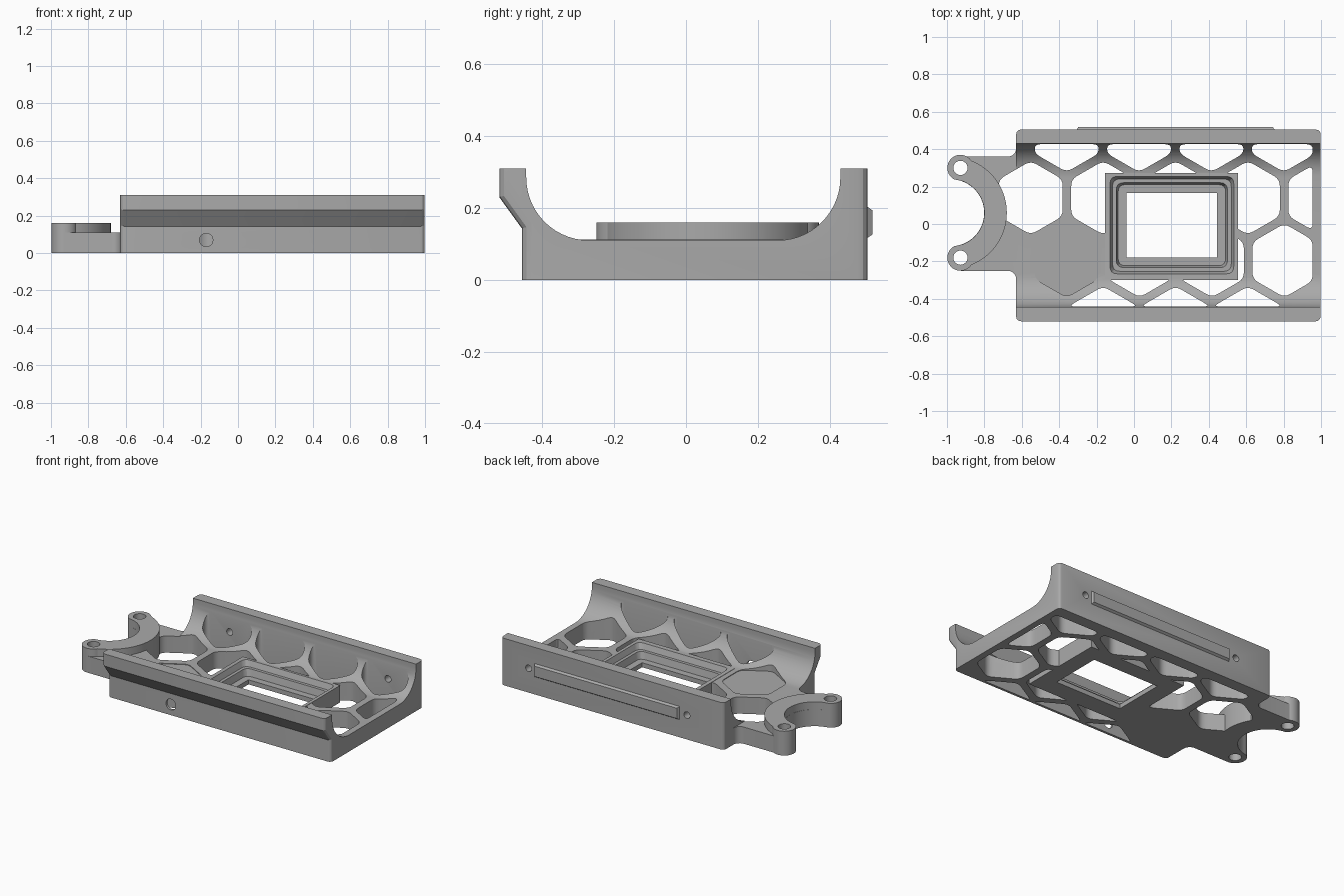
import bpy, bmesh, math
from mathutils import Vector

cube = bpy.data.objects.get("Cube")
if cube:
    bpy.data.objects.remove(cube, do_unlink=True)

grey = bpy.data.materials.new("plain_grey")
grey.use_nodes = True
GREY = (0.4, 0.4, 0.4, 1)
grey.diffuse_color = GREY
grey.node_tree.nodes["Principled BSDF"].inputs["Base Color"].default_value = GREY


def rect(x0, x1, y0, y1):
    return [(x0, y0), (x1, y0), (x1, y1), (x0, y1)]


def arc(cx, cy, r, a0, a1, n):
    return [(cx + r * math.cos(math.radians(a0 + (a1 - a0) * i / n)),
             cy + r * math.sin(math.radians(a0 + (a1 - a0) * i / n))) for i in range(n + 1)]


def circle(cx, cy, r, n=40):
    return arc(cx, cy, r, 0, 360, n)[:-1]


def rounded(points, r, n=4):
    """Replace each corner with a soft curve."""
    pts = [Vector(p) for p in points]
    out = []
    for i, p in enumerate(pts):
        a, b = pts[i - 1] - p, pts[(i + 1) % len(pts)] - p
        start = p + a.normalized() * min(r, a.length * 0.45)
        end = p + b.normalized() * min(r, b.length * 0.45)
        for k in range(n + 1):
            t = k / n
            out.append(tuple(start * (1 - t) ** 2 + p * 2 * t * (1 - t) + end * t * t))
    return out


def clip(points, axis, limit, sign):
    """Keep the part of a convex outline where sign * (coordinate - limit) <= 0."""
    out = []
    for i, p in enumerate(points):
        q = points[(i + 1) % len(points)]
        dp, dq = sign * (p[axis] - limit), sign * (q[axis] - limit)
        if dp <= 0:
            out.append(p)
        if dp * dq < 0:
            t = dp / (dp - dq)
            out.append((p[0] + (q[0] - p[0]) * t, p[1] + (q[1] - p[1]) * t))
    return out


def prism(name, outline, low, high, top=None, axis="z"):
    """Extrude an outline along an axis, optionally to a different top outline."""
    bm = bmesh.new()

    def place(p, h):
        return {"z": (p[0], p[1], h), "x": (h, p[0], p[1]), "y": (p[0], h, p[1])}[axis]

    a = [bm.verts.new(place(p, low)) for p in outline]
    b = [bm.verts.new(place(p, high)) for p in (top or outline)]
    bm.faces.new(a)
    bm.faces.new(b)
    for i in range(len(a)):
        j = (i + 1) % len(a)
        bm.faces.new((a[i], a[j], b[j], b[i]))
    bmesh.ops.recalc_face_normals(bm, faces=bm.faces)
    mesh = bpy.data.meshes.new(name)
    bm.to_mesh(mesh)
    bm.free()
    mesh.materials.append(grey)
    obj = bpy.data.objects.new(name, mesh)
    bpy.context.collection.objects.link(obj)
    return obj


def combine(target, tool, operation):
    """Apply a boolean and discard its tool."""
    tool.hide_render = True
    mod = target.modifiers.new("boolean", "BOOLEAN")
    mod.operation, mod.object, mod.solver = operation, tool, "EXACT"
    bpy.context.view_layer.objects.active = target
    bpy.ops.object.modifier_apply(modifier=mod.name)
    bpy.data.objects.remove(tool, do_unlink=True)


def add(target, *args, **kw):
    combine(target, prism("addition", *args, **kw), "UNION")


def cut(target, *args, **kw):
    combine(target, prism("cutter", *args, **kw), "DIFFERENCE")


FLOOR, LEFT, RIGHT = 0.11, -0.63, 0.998
FRONT, BACK = -0.445, 0.43

# Cradle: floor and two curved side walls
profile = [(-0.457, 0), (0.505, 0), (0.505, 0.31), (BACK, 0.31)]
profile += arc(BACK - 0.175, FLOOR + 0.175, 0.175, 0, -90, 14)
profile += arc(FRONT + 0.175, FLOOR + 0.175, 0.175, -90, -180, 14)
profile += [(FRONT, 0.31), (-0.52, 0.31), (-0.52, 0.23), (-0.457, 0.143)]
tray = prism("cradle_tray", profile, LEFT, RIGHT, axis="x")

# Rounded outer ends of the walls
bm = bmesh.new()
bm.from_mesh(tray.data)
ends = [e for e in bm.edges
        if abs(e.verts[0].co.x - e.verts[1].co.x) < 1e-4
        and (all(v.co.y < -0.455 for v in e.verts) or all(v.co.y > 0.5 for v in e.verts))]
bmesh.ops.bevel(bm, geom=ends, offset=0.025, segments=3, profile=0.5, affect="EDGES")
bm.to_mesh(tray.data)
bm.free()

# Neck plate with flared corners where it meets the cradle
neck = [(-0.925, -0.25)] + arc(-0.675, -0.295, 0.045, 90, 0, 6) + [(-0.6, -0.295), (-0.6, 0.405)]
neck += arc(-0.675, 0.405, 0.045, 0, -90, 6) + [(-0.925, 0.36)]
add(tray, neck, 0, FLOOR)

# Honeycomb openings
PITCH = 0.387
rows = [(-0.53, -0.165, 3), (-0.195, 0.03, 3), (0.14, -0.552, 5), (0.475, -0.36, 4)]


def cell(x, y):
    outline = circle(x, y, 0.197, 6)
    outline = [(x + (py - y), y + (px - x)) for px, py in outline]
    for axis, limit, sign in ((0, 0.955, 1), (1, BACK - 0.003, 1), (1, FRONT + 0.004, -1)):
        outline = clip(outline, axis, limit, sign)
    return rounded(outline, 0.035)


for y, first, count in rows:
    for i in range(count):
        cut(tray, cell(first + i * PITCH, y), -0.1, 0.5)
# Closed cell, only recessed into the wall curve
cut(tray, cell(-0.36, -0.195), FLOOR - 0.004, 0.5)

# Window frame with stepped, sloping recess
add(tray, rect(-0.155, 0.555, -0.3, 0.272), 0, FLOOR + 0.002)


def recess(margin):
    return rounded(rect(-0.04 - margin, 0.445 + margin, -0.178 - margin, 0.166 + margin), 0.04)


cut(tray, recess(0.075), 0.075, 0.13, top=recess(0.095))
cut(tray, recess(0.045), 0.03, 0.09, top=recess(0.058))
cut(tray, rect(-0.04, 0.445, -0.178, 0.166), -0.1, 0.2)

# Horseshoe bracket with two lugs
CX, CY = -0.98, 0.06
horseshoe = arc(CX, CY, 0.3, -77, 77, 40) + arc(CX, CY, 0.18, 77, -77, 32)
add(tray, horseshoe, 0, 0.16)
for side in (-1, 1):
    add(tray, circle(-0.928, CY + side * 0.24, 0.07), 0, 0.16)
cut(tray, circle(CX, CY, 0.179, 64), -0.1, 0.3)
for side in (-1, 1):
    cut(tray, circle(-0.928, CY + side * 0.24, 0.038, 24), -0.1, 0.3)

# Screw holes through the walls
cut(tray, circle(-0.17, 0.07, 0.036, 20), -0.6, -0.36, axis="y")
for x in (-0.36, 0.795):
    cut(tray, circle(x, 0.16, 0.022, 20), 0.4, 0.6, axis="y")

# Chamfered locating rail on the back wall
rail = prism("rear_rail", rect(-0.31, 0.755, 0.113, 0.207), 0.5, 0.519,
             top=rect(-0.297, 0.742, 0.126, 0.194), axis="y")

# Shading
for obj in (tray, rail):
    bpy.ops.object.select_all(action="DESELECT")
    obj.select_set(True)
    bpy.context.view_layer.objects.active = obj
    bpy.ops.object.shade_smooth_by_angle(angle=math.radians(25))
